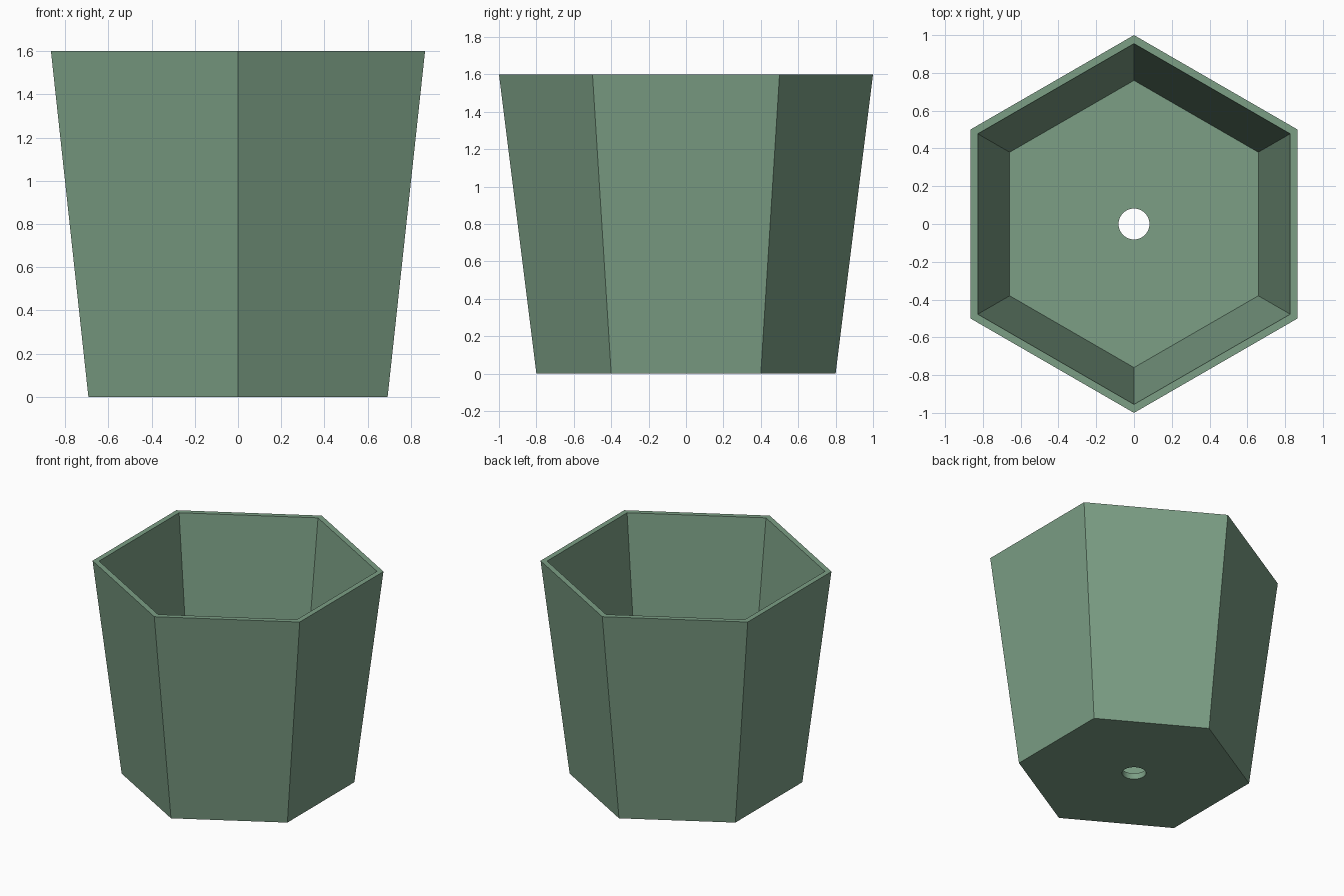
import bpy, bmesh, math

if "Cube" in bpy.data.objects:
    bpy.data.objects.remove(bpy.data.objects["Cube"])

TOP, FLOOR = 1.6, 0.045
bm = bmesh.new()


def ring(radius, z, sides):
    """Closed loop of edges, with the first corner on +y."""
    vs = [bm.verts.new((radius * math.sin(2 * math.pi * i / sides),
                        radius * math.cos(2 * math.pi * i / sides), z))
          for i in range(sides)]
    return vs, [bm.edges.new((vs[i], vs[(i + 1) % sides])) for i in range(sides)]


def wall(a, b):
    """Quads between two rings with the same number of corners."""
    n = len(a)
    for i in range(n):
        j = (i + 1) % n
        bm.faces.new((a[i], a[j], b[j], b[i]))


# Tapered hexagonal shell: outside, rim, inside
outer_base, outer_base_edges = ring(0.8, 0, 6)
outer_rim, _ = ring(1.0, TOP, 6)
inner_rim, _ = ring(0.955, TOP, 6)
inner_floor, inner_floor_edges = ring(0.76, FLOOR, 6)
wall(outer_base, outer_rim)
wall(outer_rim, inner_rim)
wall(inner_rim, inner_floor)

# Round drain hole through the floor
hole_low, hole_low_edges = ring(0.082, 0, 48)
hole_high, hole_high_edges = ring(0.082, FLOOR, 48)
wall(hole_low, hole_high)

# Underside and inner floor, each with the hole left open
for edges, up in ((outer_base_edges + hole_low_edges, -1),
                  (inner_floor_edges + hole_high_edges, 1)):
    bmesh.ops.triangle_fill(bm, edges=edges, use_beauty=True, normal=(0, 0, up))
bmesh.ops.recalc_face_normals(bm, faces=bm.faces)

mesh = bpy.data.meshes.new("planter_pot")
bm.to_mesh(mesh)
bm.free()
pot = bpy.data.objects.new("planter_pot", mesh)
bpy.context.collection.objects.link(pot)

# Sage green throughout
green = bpy.data.materials.new("sage_green")
green.diffuse_color = (0.2, 0.345, 0.235, 1)
green.use_nodes = True
green.node_tree.nodes["Principled BSDF"].inputs["Base Color"].default_value = green.diffuse_color
mesh.materials.append(green)

# Smooth hole, crisp pot edges
bpy.context.view_layer.objects.active = pot
pot.select_set(True)
bpy.ops.object.shade_smooth_by_angle(angle=math.radians(30))
